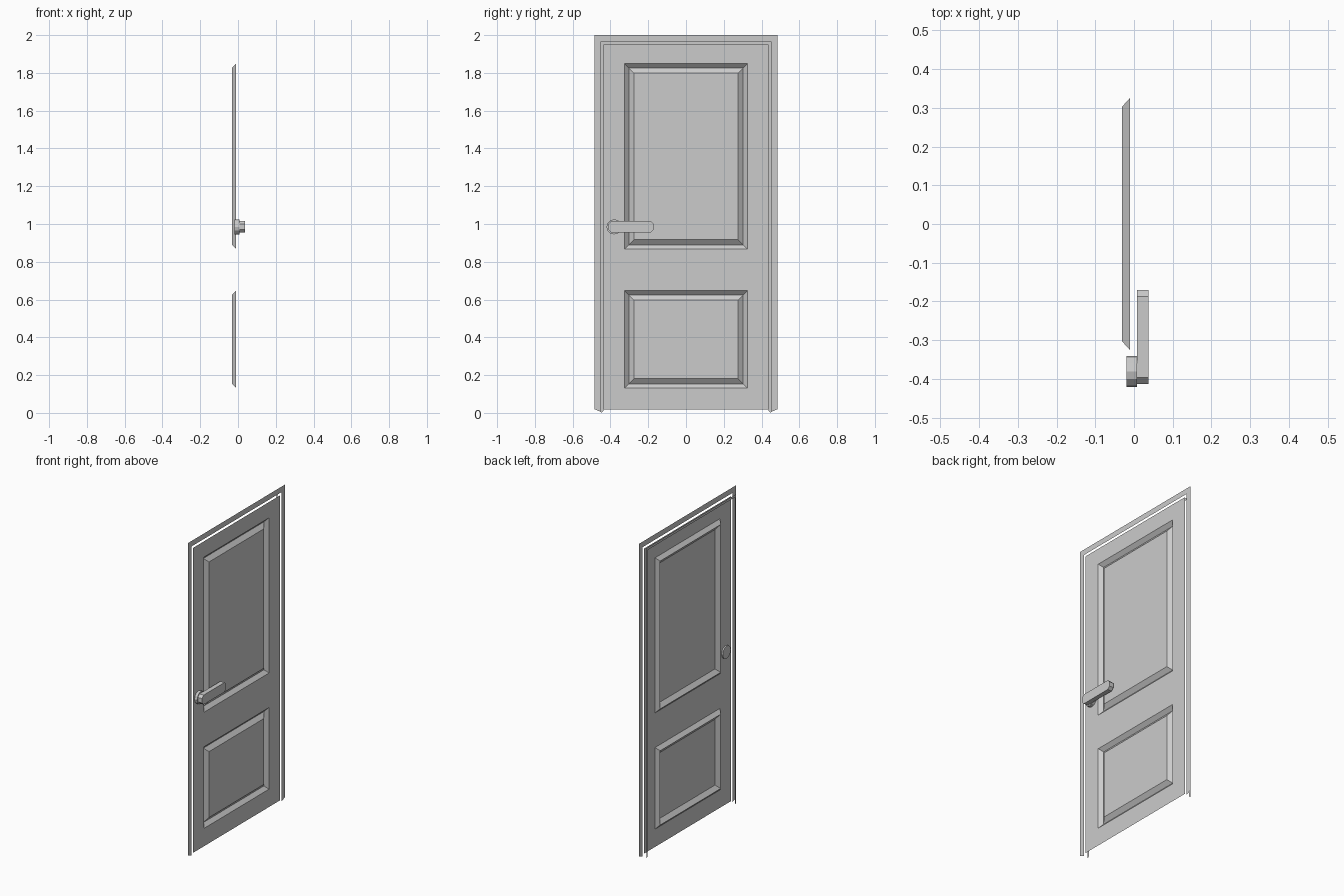
import bpy, bmesh, math

if "Cube" in bpy.data.objects:
    bpy.data.objects.remove(bpy.data.objects["Cube"])


def make_object(name, bm):
    bmesh.ops.remove_doubles(bm, verts=bm.verts[:], dist=1e-5)
    mesh = bpy.data.meshes.new(name)
    bm.to_mesh(mesh)
    bm.free()
    obj = bpy.data.objects.new(name, mesh)
    bpy.context.collection.objects.link(obj)
    return obj


def face(bm, points):
    return bm.faces.new([bm.verts.new(p) for p in points])


def trim(name, x, outer, inner):
    """Flat mitred strip up, over and down; outer/inner = (half width, top, bottom)."""
    def path(w, top, bottom):
        return [(x, -w, bottom), (x, -w, top), (x, w, top), (x, w, bottom)]
    bm = bmesh.new()
    o, i = path(*outer), path(*inner)
    for k in range(3):
        face(bm, [o[k], i[k], i[k + 1], o[k + 1]])
    return make_object(name, bm)


def prism(name, outline, x0, x1):
    """Extrude a (y, z) outline along x."""
    bm = bmesh.new()
    f = face(bm, [(x0, y, z) for y, z in outline])
    new = bmesh.ops.extrude_face_region(bm, geom=[f])["geom"]
    bmesh.ops.translate(bm, vec=(x1 - x0, 0, 0),
                        verts=[v for v in new if isinstance(v, bmesh.types.BMVert)])
    bmesh.ops.recalc_face_normals(bm, faces=bm.faces[:])
    return make_object(name, bm)


# Door leaf: single sheet with two panels framed by V-shaped grooves
FACE_X, GROOVE_X = -0.01, -0.031


def rect(x, y, z0, z1, d):
    y -= d
    return [(x, -y, z0 + d), (x, y, z0 + d), (x, y, z1 - d), (x, -y, z1 - d)]


bm = bmesh.new()
ys = [-0.437, -0.326, 0.326, 0.437]
zs = [0.018, 0.131, 0.648, 0.867, 1.85, 1.95]
for i in range(3):
    for j in range(5):
        if i == 1 and j in (1, 3):
            rings = [rect(FACE_X, ys[2], zs[j], zs[j + 1], 0),
                     rect(GROOVE_X, ys[2], zs[j], zs[j + 1], 0.023),
                     rect(FACE_X, ys[2], zs[j], zs[j + 1], 0.05)]
            for a, b in zip(rings, rings[1:]):
                for k in range(4):
                    n = (k + 1) % 4
                    face(bm, [a[k], a[n], b[n], b[k]])
            face(bm, rings[-1])
        else:
            y0, y1, z0, z1 = ys[i], ys[i + 1], zs[j], zs[j + 1]
            face(bm, [(FACE_X, y0, z0), (FACE_X, y1, z0), (FACE_X, y1, z1), (FACE_X, y0, z1)])
make_object("door_leaf", bm)

# Surrounding frame and the narrow stop strip behind it
trim("door_frame", FACE_X, (0.485, 2.0, 0.02), (0.45, 1.965, 0.005))
trim("door_stop", -0.037, (0.45, 1.965, 0.0), (0.437, 1.95, 0.01))

# Handle: twelve-sided rosette and a lever with chamfered ends
HZ = 0.985
prism("handle_rosette",
      [(-0.381 + 0.04 * math.cos(a * math.pi / 6), HZ + 0.04 * math.sin(a * math.pi / 6))
       for a in range(12)], -0.019, 0.008)
prism("handle_lever",
      [(-0.397, HZ - 0.03), (-0.187, HZ - 0.03), (-0.171, HZ - 0.014), (-0.171, HZ + 0.014),
       (-0.187, HZ + 0.03), (-0.397, HZ + 0.03), (-0.413, HZ + 0.014), (-0.413, HZ - 0.014)],
      0.008, 0.037)
